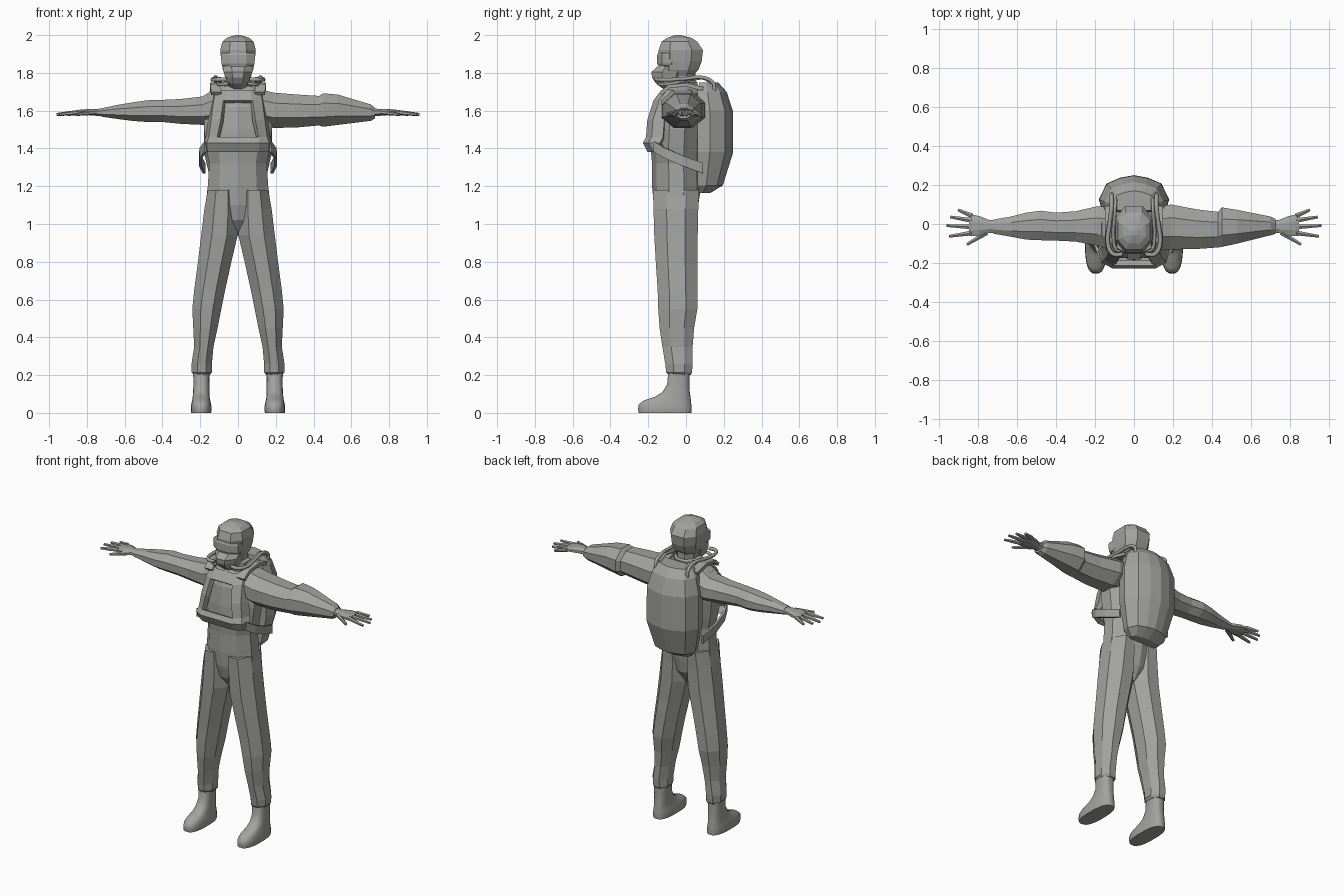
import bpy, bmesh, math
from mathutils import Vector

grey = bpy.data.materials.new("mid grey")
grey.diffuse_color = (0.36, 0.36, 0.35, 1)


def finish(name, bm, smooth=False, thick=0):
    me = bpy.data.meshes.new(name)
    bm.to_mesh(me)
    bm.free()
    ob = bpy.data.objects.new(name, me)
    bpy.context.collection.objects.link(ob)
    me.materials.append(grey)
    for p in me.polygons:
        p.use_smooth = smooth
    if thick:
        ob.modifiers.new("thickness", 'SOLIDIFY').thickness = thick
    if smooth:
        bpy.context.view_layer.objects.active = ob
        ob.select_set(True)
        bpy.ops.object.shade_smooth_by_angle(angle=math.radians(45))
        ob.select_set(False)
    return ob


def unit_ring(n, power=2.0):
    """Closed outline that touches -1..1 on both axes."""
    pts = []
    for i in range(n):
        a = 2 * math.pi * (i + 0.5) / n
        c, s = math.cos(a), math.sin(a)
        pts.append((math.copysign(abs(c) ** (2 / power), c), math.copysign(abs(s) ** (2 / power), s)))
    mu, mv = max(p[0] for p in pts), max(p[1] for p in pts)
    return [(u / mu, v / mv) for u, v in pts]


def loft(name, sections, n=8, axis='z', side=1, power=2.0, smooth=False, outline=None):
    """Sections are (station, a0, a1, b0, b1): extents x,y along z or y,z along x."""
    bm = bmesh.new()
    ring = outline or unit_ring(n, power)
    rows = []
    for t, a0, a1, b0, b1 in sections:
        row = []
        for u, v in ring:
            a = (a0 + a1) / 2 + u * (a1 - a0) / 2
            b = (b0 + b1) / 2 + v * (b1 - b0) / 2
            row.append(bm.verts.new((side * a, b, t) if axis == 'z' else (side * t, a, b)))
        rows.append(row)
    m = len(ring)
    for r, q in zip(rows, rows[1:]):
        for i in range(m):
            bm.faces.new((r[i], r[(i + 1) % m], q[(i + 1) % m], q[i]))
    bm.faces.new(rows[0])
    bm.faces.new(rows[-1])
    bmesh.ops.recalc_face_normals(bm, faces=bm.faces)
    return finish(name, bm, smooth)


def rod(name, p, q, r0, r1):
    """Tapered finger between two points."""
    p, q = Vector(p), Vector(q)
    bm = bmesh.new()
    bmesh.ops.create_cone(bm, cap_ends=True, segments=6, radius1=r0, radius2=r1, depth=(q - p).length)
    rot = (q - p).to_track_quat('Z', 'Y')
    for v in bm.verts:
        v.co = rot @ v.co + (p + q) / 2
    return finish(name, bm)


def ribbon(name, pts, width, thick):
    bm = bmesh.new()
    w = Vector(width) / 2
    rows = [(bm.verts.new(Vector(p) - w), bm.verts.new(Vector(p) + w)) for p in pts]
    for a, b in zip(rows, rows[1:]):
        bm.faces.new((a[0], b[0], b[1], a[1]))
    ob = finish(name, bm, thick=thick)
    ob.modifiers[0].offset = 0
    return ob


def tube(name, pts, radius):
    cu = bpy.data.curves.new(name, 'CURVE')
    cu.dimensions = '3D'
    cu.bevel_depth = radius
    cu.bevel_resolution = 1
    cu.resolution_u = 4
    cu.use_fill_caps = True
    sp = cu.splines.new('BEZIER')
    sp.bezier_points.add(len(pts) - 1)
    for b, p in zip(sp.bezier_points, pts):
        b.co = p
        b.handle_left_type = b.handle_right_type = 'AUTO'
    cu.materials.append(grey)
    ob = bpy.data.objects.new(name, cu)
    bpy.context.collection.objects.link(ob)


# torso and pelvis
loft("torso", [(0.94, -.04, .04, -.09, .0), (1.02, -.13, .13, -.15, .05), (1.10, -.172, .172, -.17, .065),
               (1.20, -.16, .16, -.18, .08), (1.32, -.152, .152, -.18, .075), (1.38, -.165, .165, -.185, .08),
               (1.50, -.18, .18, -.18, .085), (1.62, -.18, .18, -.165, .09), (1.69, -.165, .165, -.135, .085),
               (1.73, -.10, .10, -.11, .07)], n=10)
# neck, hooded head, breathing mask, visor
loft("neck", [(1.66, -.085, .085, -.11, .06), (1.75, -.08, .08, -.10, .06), (1.76, -.062, .062, -.09, .05),
              (1.83, -.062, .062, -.09, .05)])
loft("head", [(1.78, -.06, .06, -.12, .03), (1.815, -.08, .08, -.145, .065), (1.86, -.088, .088, -.143, .083),
              (1.92, -.094, .094, -.145, .09), (1.965, -.083, .083, -.13, .06), (1.985, -.06, .06, -.10, .03),
              (2.0, -.015, .015, -.06, -.03)], power=2.5)
loft("mask", [(1.715, -.035, .035, -.12, -.03), (1.745, -.06, .06, -.16, -.01), (1.775, -.068, .068, -.18, .0),
              (1.805, -.076, .076, -.183, .01), (1.835, -.082, .082, -.15, .0)])
loft("visor", [(1.84, -.084, .084, -.149, -.05), (1.85, -.088, .088, -.153, -.05), (1.895, -.09, .09, -.153, -.05),
               (1.905, -.088, .088, -.147, -.05)], power=2.5)

# chest vest with an open panel
bm = bmesh.new()
grid = []
for z, w, i, y in [(1.38, .18, .11, -.203), (1.43, .183, .11, -.228), (1.46, .172, .11, -.212),
                   (1.55, .158, .092, -.205), (1.655, .143, .077, -.172), (1.71, .13, .065, -.13)]:
    cols = [(-w, y + .09), (-w * .9, y + .03), (-i, y), (i, y), (w * .9, y + .03), (w, y + .09)]
    grid.append([bm.verts.new((x, yy, z)) for x, yy in cols])
for r in range(5):
    for c in range(5):
        if c == 2 and r in (2, 3):
            continue
        bm.faces.new((grid[r][c], grid[r][c + 1], grid[r + 1][c + 1], grid[r + 1][c]))
finish("chest_vest", bm, thick=.03)

# backpack: flat front, faceted back
pack = [(-.9, -1), (.9, -1), (1, -.3), (.78, .55), (.4, .86), (0, 1), (-.4, .86), (-.78, .55), (-1, -.3)]
loft("backpack", [(1.165, -.10, .10, .07, .13), (1.205, -.14, .14, .06, .195), (1.38, -.18, .18, .06, .25),
                  (1.60, -.178, .178, .06, .248), (1.70, -.15, .15, .06, .215), (1.75, -.11, .11, .07, .17)],
     outline=pack)

for s, label in ((1, "left"), (-1, "right")):
    # legs with cuffs
    loft(label + "_trouser_leg",
         [(0.20, .15, .232, -.09, .025), (0.215, .138, .245, -.105, .032), (0.26, .138, .246, -.11, .035),
          (0.35, .13, .232, -.125, .035), (0.45, .108, .237, -.14, .043), (0.55, .088, .242, -.147, .06),
          (0.65, .068, .232, -.15, .06), (0.80, .035, .212, -.16, .06), (0.94, .002, .195, -.168, .062),
          (1.08, .0, .178, -.172, .065), (1.18, .01, .16, -.175, .07)], side=s)
    # smooth boots
    loft(label + "_boot",
         [(0, .142, .248, -.25, .028), (0.02, .14, .25, -.254, .03), (0.045, .142, .248, -.25, .028),
          (0.065, .147, .243, -.225, .026), (0.085, .15, .24, -.165, .024), (0.11, .152, .238, -.125, .02),
          (0.15, .152, .236, -.10, .018), (0.24, .15, .238, -.092, .018)],
         n=20, side=s, power=2.6, smooth=True)
    # hands: palm, fingers, thumb
    loft(label + "_palm", [(.69, -.05, .022, 1.567, 1.612), (.74, -.045, .02, 1.572, 1.61),
                           (.79, -.062, .04, 1.576, 1.61), (.845, -.062, .052, 1.577, 1.603)], axis='x', side=s)
    fingers = [(.83, .042, .90, .072), (.83, .018, .94, .036), (.83, -.015, .96, -.008),
               (.83, -.046, .947, -.063), (.755, -.045, .855, -.105)]
    for k, (x0, y0, x1, y1) in enumerate(fingers):
        rod(f"{label}_finger_{k + 1}", (s * x0, y0, 1.592), (s * x1, y1, 1.58), .014, .008)
    # shoulder and underarm straps
    ribbon(label + "_shoulder_strap", [(s * .115, -.135, 1.69), (s * .12, -.09, 1.728), (s * .12, 0, 1.738),
                                       (s * .12, .09, 1.715)], (.055, 0, 0), .02)
    ribbon(label + "_underarm_strap", [(s * .172, -.17, 1.41), (s * .197, -.11, 1.375), (s * .20, -.02, 1.335),
                                       (s * .18, .09, 1.295)], (0, 0, .055), .014)
    # breathing hoses from mask to backpack
    tube(label + "_outer_hose", [(s * .06, -.155, 1.765), (s * .105, -.155, 1.765), (s * .132, -.11, 1.763),
                                 (s * .125, 0, 1.77), (s * .115, .09, 1.775), (s * .115, .145, 1.745),
                                 (s * .115, .15, 1.70)], .011)
    tube(label + "_inner_hose", [(s * .05, -.14, 1.745), (s * .09, -.13, 1.738), (s * .105, -.07, 1.745),
                                 (s * .10, .03, 1.765), (s * .095, .11, 1.765), (s * .095, .14, 1.72)], .009)

# padded sleeve on one arm only
loft("padded_sleeve", [(.13, -.13, .09, 1.52, 1.71), (.19, -.13, .10, 1.508, 1.695), (.32, -.128, .075, 1.512, 1.685),
                       (.43, -.12, .062, 1.522, 1.678), (.45, -.117, .085, 1.515, 1.692),
                       (.53, -.10, .072, 1.525, 1.685), (.69, -.06, .04, 1.545, 1.637),
                       (.70, -.058, .038, 1.545, 1.635), (.725, -.05, .025, 1.558, 1.615)], axis='x')
# slim bare arm on the other side
loft("slim_arm", [(.13, -.13, .09, 1.52, 1.71), (.19, -.11, .09, 1.525, 1.675), (.30, -.09, .065, 1.53, 1.662),
                  (.40, -.085, .058, 1.54, 1.657), (.48, -.083, .068, 1.54, 1.655), (.55, -.08, .058, 1.545, 1.645),
                  (.63, -.065, .038, 1.555, 1.632), (.72, -.05, .023, 1.568, 1.613)], axis='x', side=-1)
